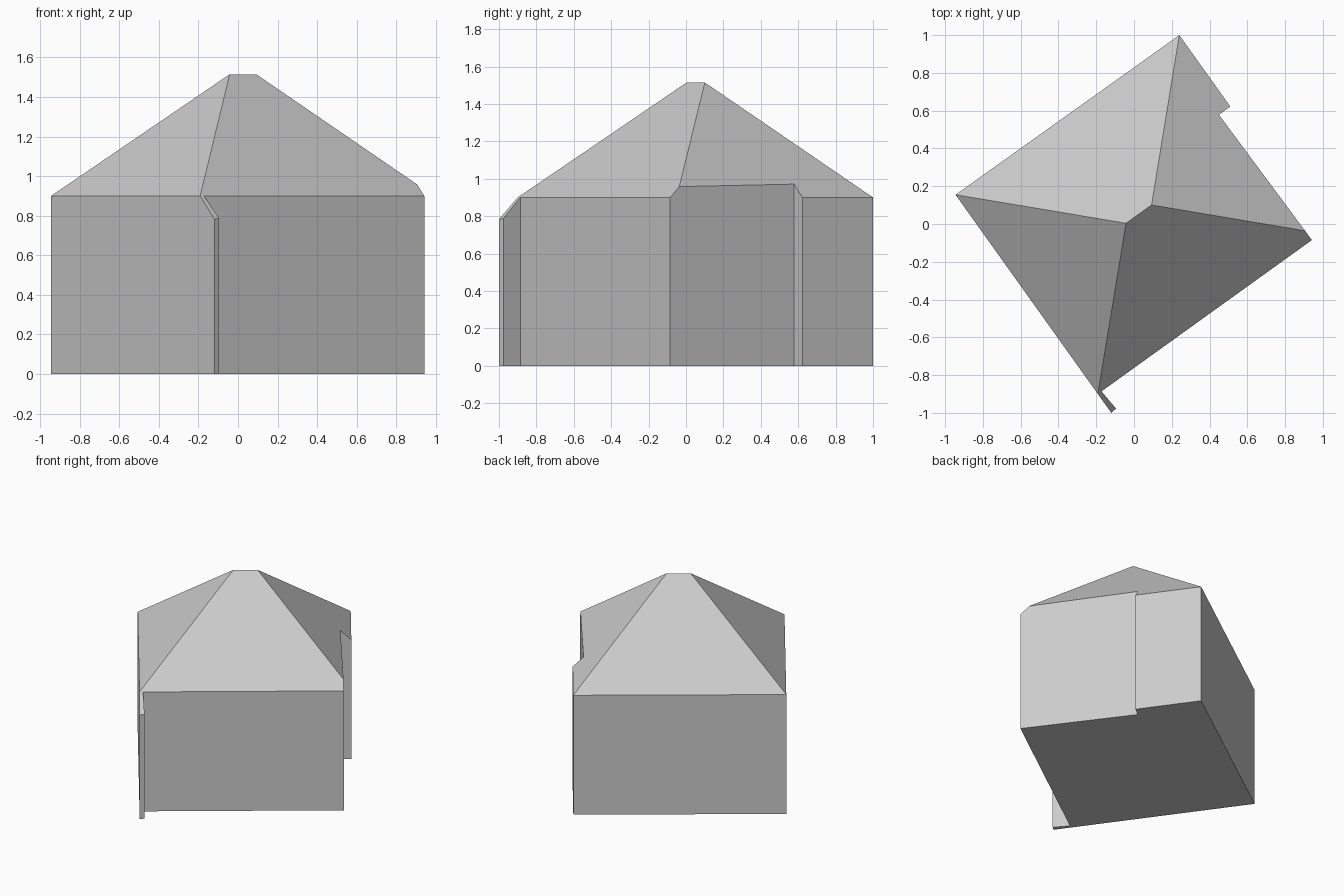
import bpy
import bmesh
from mathutils import Vector

cube = bpy.data.objects.get("Cube")
if cube:
    bpy.data.objects.remove(cube, do_unlink=True)

EAVE, RIDGE = 0.9, 1.515

# Single plain grey
grey = bpy.data.materials.new("plain grey")
grey.use_nodes = True
colour = (0.6, 0.6, 0.6, 1)
grey.diffuse_color = colour
grey.node_tree.nodes["Principled BSDF"].inputs["Base Color"].default_value = colour

# Footprint corners, anticlockwise
west, north, east = (-0.945, 0.155), (0.24, 1.0), (0.942, -0.085)
fin_tip, fin_side, fin_root = (-0.12, -1.0), (-0.095, -0.977), (-0.172, -0.886)
step_out, step_in = (0.51, 0.622), (0.45, 0.578)
footprint = [west, fin_tip, fin_side, fin_root, east, step_in, step_out, north]

# Walls: footprint extruded past the ridge height
bm = bmesh.new()
base = bm.faces.new([bm.verts.new((x, y, 0)) for x, y in footprint])
top = bmesh.ops.extrude_face_region(bm, geom=[base], use_keep_orig=True)["geom"]
bmesh.ops.translate(bm, vec=(0, 0, RIDGE + 0.2),
                    verts=[v for v in top if isinstance(v, bmesh.types.BMVert)])
bmesh.ops.recalc_face_normals(bm, faces=bm.faces)


def cut_slope(a, b, ridge_end):
    """Trim the block along the roof slope from eave a-b to the ridge."""
    a, b = Vector((*a, EAVE)), Vector((*b, EAVE))
    normal = (b - a).cross(Vector((*ridge_end, RIDGE)) - a).normalized()
    if normal.z < 0:
        normal.negate()
    bmesh.ops.bisect_plane(bm, geom=bm.verts[:] + bm.edges[:] + bm.faces[:],
                           dist=1e-5, plane_co=a, plane_no=normal, clear_outer=True)
    rim = [e for e in bm.edges if e.is_boundary]
    bmesh.ops.edgeloop_fill(bm, edges=rim)


# Hipped roof: four slopes meeting at a short ridge
ridge_sw, ridge_ne = (-0.042, 0.004), (0.093, 0.1)
cut_slope(west, north, ridge_sw)
cut_slope(fin_root, east, ridge_sw)
cut_slope(west, fin_tip, ridge_sw)
cut_slope(north, step_out, ridge_ne)

bmesh.ops.remove_doubles(bm, verts=bm.verts, dist=1e-4)
bmesh.ops.recalc_face_normals(bm, faces=bm.faces)
mesh = bpy.data.meshes.new("hipped_roof_house")
bm.to_mesh(mesh)
bm.free()
mesh.materials.append(grey)
house = bpy.data.objects.new("hipped_roof_house", mesh)
bpy.context.collection.objects.link(house)
